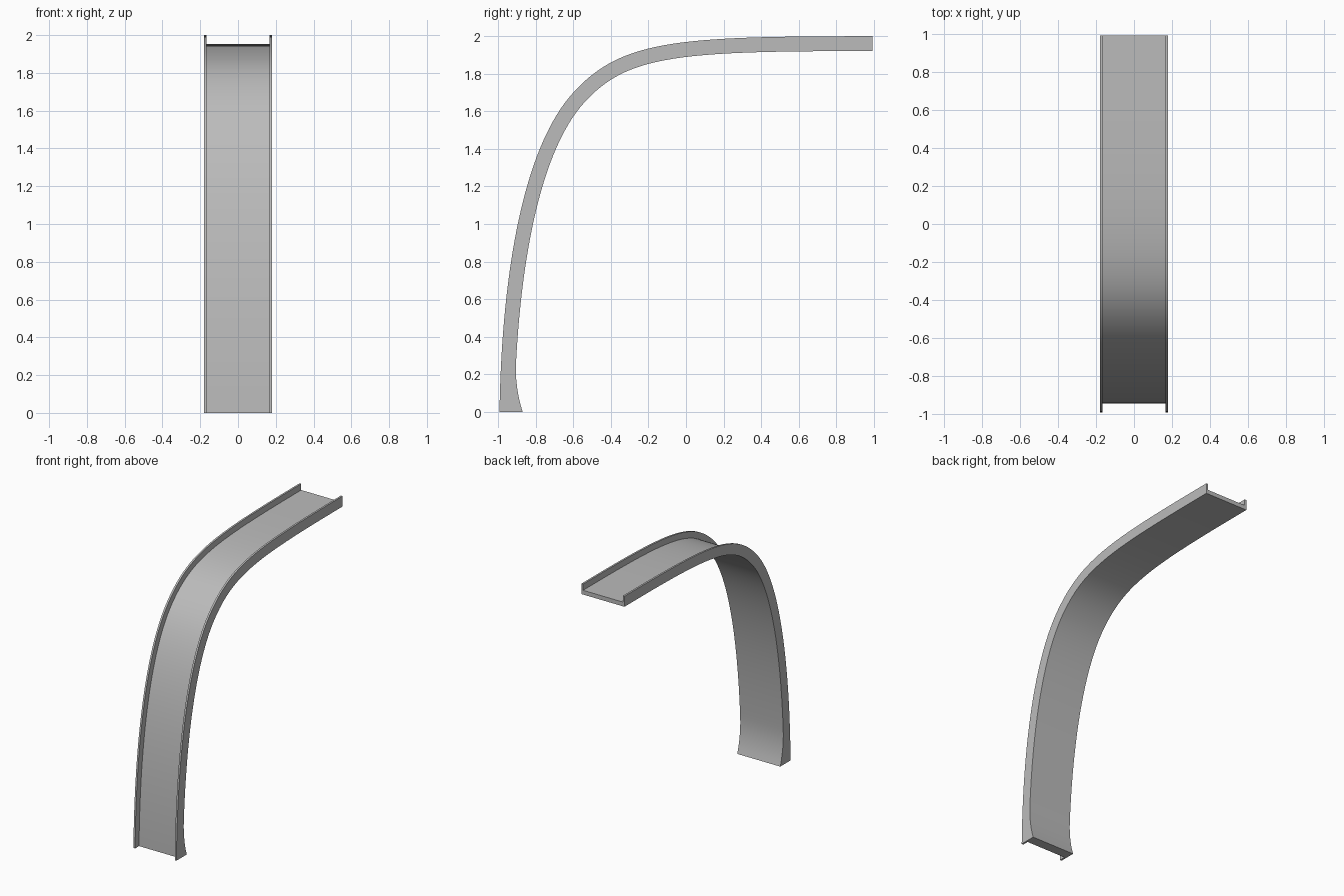
import bpy
import bmesh
import math
from mathutils import Vector
from mathutils.geometry import interpolate_bezier

cube = bpy.data.objects.get("Cube")
if cube:
    bpy.data.objects.remove(cube, do_unlink=True)

HALF_WIDTH = 0.18
RAIL_INNER = 0.166
RAIL_DEPTH = 0.047
THICKNESS = 0.079

grey = bpy.data.materials.new("light grey")
grey.use_nodes = True
colour = (0.5, 0.5, 0.5, 1)
grey.diffuse_color = colour
grey.node_tree.nodes["Principled BSDF"].inputs["Base Color"].default_value = colour

# Outer edge of the rails, seen from the side (y, z)
rise = [(-0.993, 0), (-0.985, 0.55), (-0.91, 1.36), (-0.6, 1.7)]
run = [(-0.6, 1.7), (-0.345, 1.98), (-0.05, 2), (0.993, 2)]


def bezier(points, steps):
    a, b, c, d = [Vector((0, y, z)) for y, z in points]
    return interpolate_bezier(a, b, c, d, steps)


path = bezier(rise, 40) + bezier(run, 32)[1:]
last = len(path) - 1

# Sweep a U-shaped channel section along the path
bm = bmesh.new()
rings = []
for i, p in enumerate(path):
    tangent = (path[min(i + 1, last)] - path[max(i - 1, 0)]).normalized()
    inward = Vector((0, tangent.z, -tangent.y))
    if i == 0:
        inward = Vector((0, 1, 0))
    if i == last:
        inward = Vector((0, 0, -1))
    # The back flares out near the foot
    flare = 0.044 * max(0, 1 - p.z / 0.27) ** 2
    back = THICKNESS + flare
    section = [(-HALF_WIDTH, 0), (-RAIL_INNER, 0), (-RAIL_INNER, RAIL_DEPTH),
               (RAIL_INNER, RAIL_DEPTH), (RAIL_INNER, 0), (HALF_WIDTH, 0),
               (HALF_WIDTH, back), (-HALF_WIDTH, back)]
    rings.append([bm.verts.new(p + inward * d + Vector((x, 0, 0)))
                  for x, d in section])

for r, s in zip(rings, rings[1:]):
    for k in range(len(r)):
        j = (k + 1) % len(r)
        bm.faces.new((r[k], r[j], s[j], s[k]))
bm.faces.new(rings[0])
bm.faces.new(rings[-1])
bmesh.ops.recalc_face_normals(bm, faces=bm.faces)

mesh = bpy.data.meshes.new("curved_channel")
bm.to_mesh(mesh)
bm.free()
mesh.materials.append(grey)
channel = bpy.data.objects.new("curved_channel", mesh)
bpy.context.collection.objects.link(channel)

# Smooth along the bend, crisp at the rail edges
bpy.ops.object.select_all(action="DESELECT")
channel.select_set(True)
bpy.context.view_layer.objects.active = channel
bpy.ops.object.shade_smooth_by_angle(angle=math.radians(30))
